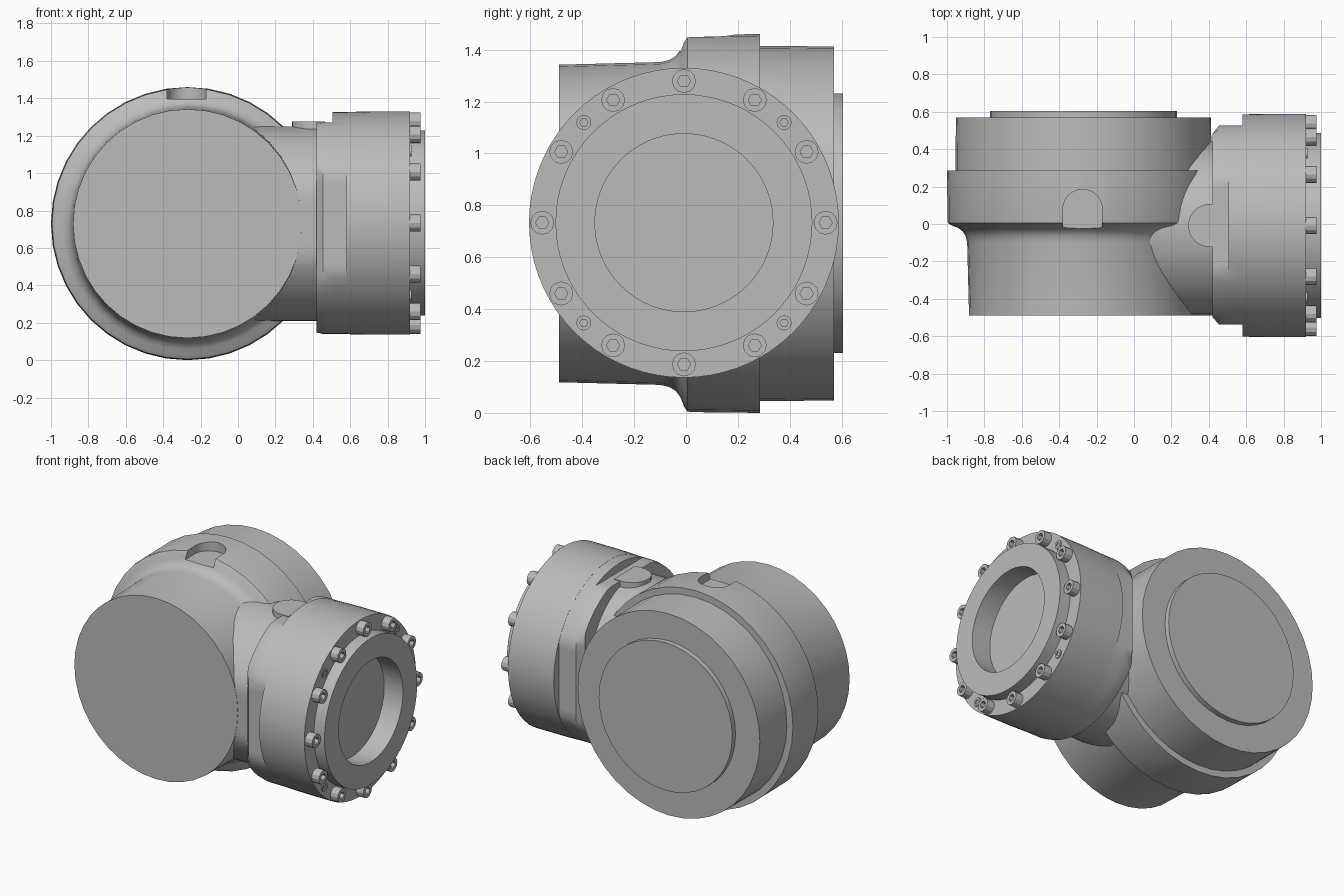
import bpy, bmesh
from math import sin, cos, pi, radians

if "Cube" in bpy.data.objects:
    bpy.data.objects.remove(bpy.data.objects["Cube"])

grey = bpy.data.materials.new("cast_grey")
grey.use_nodes = True
colour = (0.5, 0.5, 0.5, 1)
grey.diffuse_color = colour
grey.node_tree.nodes["Principled BSDF"].inputs["Base Color"].default_value = colour

MID_Z = 0.73
PORT_Y = -0.008


def finish(name, bm):
    bmesh.ops.remove_doubles(bm, verts=bm.verts, dist=0.0005)
    bmesh.ops.recalc_face_normals(bm, faces=bm.faces)
    mesh = bpy.data.meshes.new(name)
    bm.to_mesh(mesh)
    bm.free()
    mesh.materials.append(grey)
    ob = bpy.data.objects.new(name, mesh)
    bpy.context.collection.objects.link(ob)
    return ob


def smooth(ob):
    bpy.ops.object.select_all(action='DESELECT')
    ob.select_set(True)
    bpy.context.view_layer.objects.active = ob
    bpy.ops.object.shade_smooth_by_angle(angle=radians(28))


def loft(name, axis, centre, sections, segs, back_scale=1):
    """Rings along an axis: (position, radius, front limit, back limit, top limit, hexagonal)."""
    bm = bmesh.new()
    rings = []
    for s in sections:
        pos, r, front, back, top, hexa = (tuple(s) + (9, 9, 9, False)[len(s) - 2:])
        ring = []
        for i in range(segs):
            a = 2 * pi * i / segs
            rr = r * cos(pi / 6) if hexa and i % 2 else r
            u, v = rr * cos(a), min(rr * sin(a), top)
            if u > 0:
                u *= back_scale
            u = max(-front, min(back, u))
            co = (pos, u, v) if axis == 'x' else (u, pos, v)
            ring.append(bm.verts.new([c + d for c, d in zip(co, centre)]))
        rings.append(ring)
    for a, b in zip(rings, rings[1:]):
        for i in range(segs):
            j = (i + 1) % segs
            bm.faces.new((a[i], a[j], b[j], b[i]))
    bm.faces.new(rings[0])
    bm.faces.new(rings[-1])
    return finish(name, bm)


def arch_block(name, centre_x, centre_y, r, open_dir, length, z0, z1):
    """Upright block with one round end; the straight sides run along open_dir."""
    bm = bmesh.new()
    dx, dy = open_dir
    outline = []
    for i in range(17):
        a = pi * i / 16
        across, along = r * cos(a), -r * sin(a)
        outline.append((across, along))
    outline += [(-r, length), (r, length)]
    base = [bm.verts.new((centre_x + u * dy + v * dx, centre_y + u * dx + v * dy, z0))
            for u, v in outline]
    face = bm.faces.new(base)
    new = bmesh.ops.extrude_face_region(bm, geom=[face])["geom"]
    for v in new:
        if isinstance(v, bmesh.types.BMVert):
            v.co.z = z1
    return finish(name, bm)


# Main body: front barrel flaring into a collar, rear barrel and raised back disc
body = loft("main_body", 'y', (-0.27, 0, MID_Z), [
    (-0.49, 0.612), (-0.1, 0.622), (-0.065, 0.63), (-0.04, 0.645), (-0.02, 0.672),
    (-0.008, 0.705), (0.005, 0.724), (0.02, 0.727), (0.285, 0.73),
    (0.285, 0.685), (0.57, 0.682), (0.57, 0.5), (0.605, 0.5)], 40)

# Round-ended notch in the top of the collar
notch = arch_block("notch_cutter", -0.275, 0.08, 0.105, (0, -1), 0.2, 1.395, 1.6)
notch.hide_render = True
cut = body.modifiers.new("notch", 'BOOLEAN')
cut.object = notch
cut.solver = 'EXACT'
bpy.context.view_layer.objects.active = body
bpy.ops.object.modifier_apply(modifier=cut.name)
bpy.data.objects.remove(notch)
smooth(body)

# Neck between the body and the side port, flat at the front
smooth(loft("neck", 'x', (0, 0, MID_Z), [(-0.1, 0.52, 0.488), (0.47, 0.52, 0.488)], 64, 0.85))

# Side port: flats behind the flange, raised rim and deep round recess
smooth(loft("side_port", 'x', (0, PORT_Y, MID_Z + 0.003), [
    (0.42, 0.585, 0.49, 0.49, 0.537), (0.455, 0.593, 0.53, 0.535, 0.537),
    (0.505, 0.593, 0.53, 0.535, 0.537), (0.505, 0.593, 0.53, 0.535),
    (0.58, 0.593, 0.53, 0.535), (0.58, 0.594), (0.71, 0.597), (0.92, 0.597),
    (0.92, 0.495), (1.0, 0.495), (1.0, 0.343), (0.86, 0.343)], 72))

# Round-ended lug on top of the neck
smooth(arch_block("top_lug", 0.405, PORT_Y, 0.115, (1, 0), 0.06, 1.15, 1.275))


# Socket-head bolts and small plugs around the flange
def bolt(name, angle, r, height, depth):
    centre = (0.915, PORT_Y + 0.546 * cos(angle), MID_Z + 0.003 + 0.546 * sin(angle))
    smooth(loft(name, 'x', centre, [
        (0, r), (height, r), (height, r * 0.55, 9, 9, 9, True),
        (height - depth, r * 0.55, 9, 9, 9, True)], 12))


for k in range(12):
    bolt("flange_bolt", k * pi / 6, 0.046, 0.06, 0.03)
for k in range(4):
    bolt("flange_plug", pi / 4 + k * pi / 2, 0.029, 0.012, 0.006)
